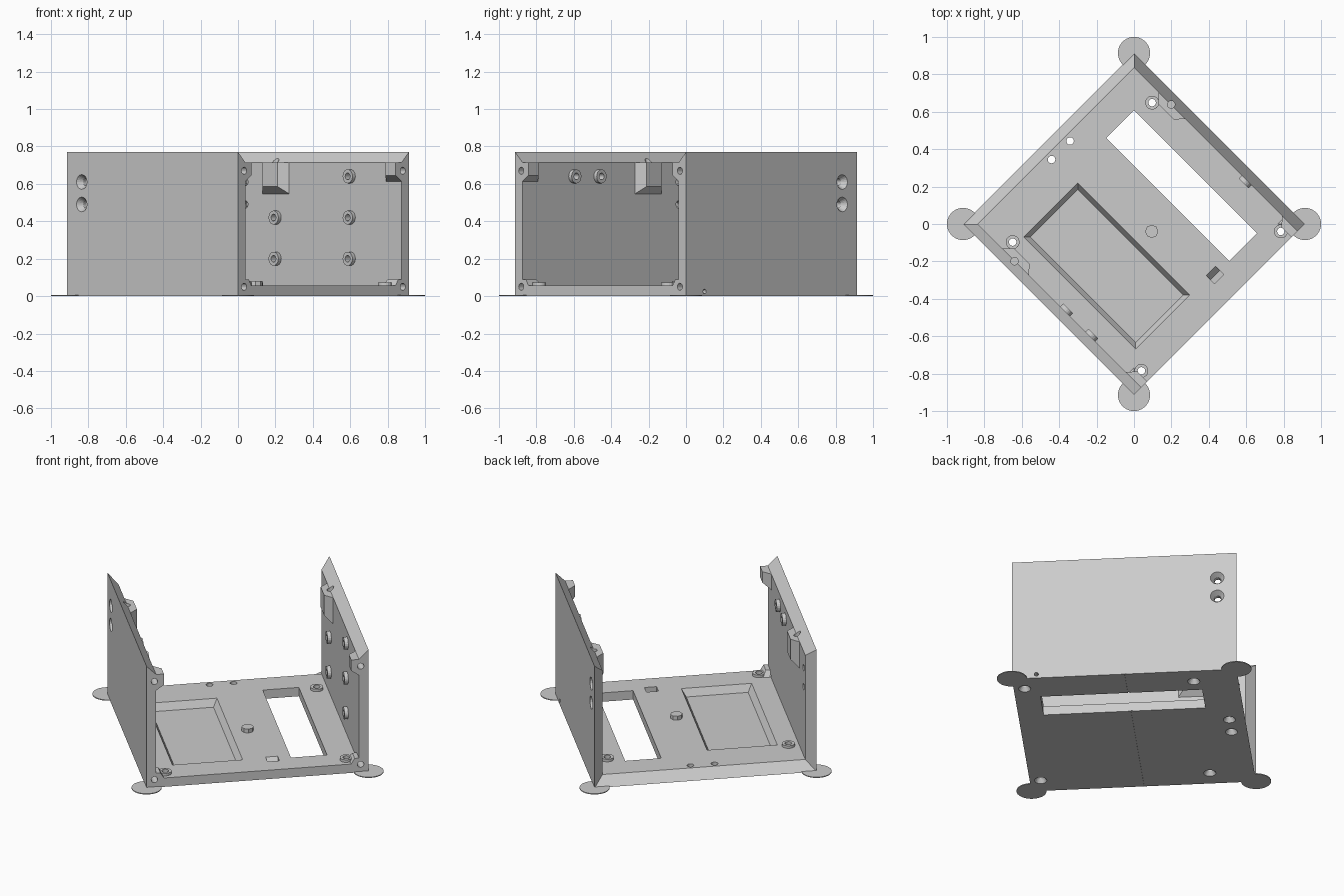
import bpy, bmesh, math
from mathutils import Matrix, Vector

cube = bpy.data.objects.get("Cube")
if cube:
    bpy.data.objects.remove(cube, do_unlink=True)

S, H, T = 0.646, 0.77, 0.056   # half side, height, panel thickness
grey = bpy.data.materials.new("plain grey")
grey.use_nodes = True
COLOUR = (0.6, 0.6, 0.6, 1)
grey.diffuse_color = COLOUR
grey.node_tree.nodes["Principled BSDF"].inputs["Base Color"].default_value = COLOUR


def add_object(name, bm):
    bmesh.ops.recalc_face_normals(bm, faces=bm.faces)
    mesh = bpy.data.meshes.new(name)
    bm.to_mesh(mesh)
    bm.free()
    mesh.materials.append(grey)
    ob = bpy.data.objects.new(name, mesh)
    bpy.context.collection.objects.link(ob)
    return ob


def flat(u0, u1, v0, v1, z):
    """Rectangle lying level."""
    return [(u0, v0, z), (u1, v0, z), (u1, v1, z), (u0, v1, z)]


def upright(u0, u1, z0, z1, v):
    """Rectangle parallel to the walls."""
    return [(u0, v, z0), (u1, v, z0), (u1, v, z1), (u0, v, z1)]


def loft(name, a, b):
    bm = bmesh.new()
    va, vb = [bm.verts.new(p) for p in a], [bm.verts.new(p) for p in b]
    bm.faces.new(va)
    bm.faces.new(vb)
    for i in range(4):
        j = (i + 1) % 4
        bm.faces.new((va[i], va[j], vb[j], vb[i]))
    return add_object(name, bm)


def rod(name, start, end, r0, r1=None, sides=20):
    a, b = Vector(start), Vector(end)
    d = b - a
    m = Matrix.Translation((a + b) / 2) @ d.to_track_quat('Z', 'Y').to_matrix().to_4x4()
    bm = bmesh.new()
    bmesh.ops.create_cone(bm, cap_ends=True, segments=sides, radius1=r0,
                          radius2=r0 if r1 is None else r1, depth=d.length, matrix=m)
    return add_object(name, bm)


def combine(target, parts, operation):
    """Join or cut the parts, then throw them away."""
    for part in parts:
        part.hide_render = True
        mod = target.modifiers.new("combine", 'BOOLEAN')
        mod.operation, mod.solver, mod.object = operation, 'EXACT', part
        bpy.context.view_layer.update()
        deps = bpy.context.evaluated_depsgraph_get()
        mesh = bpy.data.meshes.new_from_object(target.evaluated_get(deps))
        target.modifiers.clear()
        target.data = mesh
        bpy.data.objects.remove(part, do_unlink=True)


def screw_holes(side):
    """Screw holes in the open end, and the cable pin hole."""
    holes = [rod("cutter", (S + 0.05, side * 0.6, z), (S - 0.1, side * 0.6, z), 0.019)
             for z in (0.05, 0.67)]
    if side > 0:
        holes.append(rod("cutter", (0.505, 0.4, 0.025), (0.505, 0.7, 0.025), 0.012))
    return holes


# Base plate, mitred on three edges
base = loft("base_plate", flat(-S, S, -S, S, 0), flat(-S + T, S, -S + T, S - T, T))
mounts = [(u, v) for u in (-0.39, 0.583) for v in (-0.527, 0.527)]
joins = [rod("mount_ring", (u, v, 0.03), (u, v, T + 0.016), 0.037) for u, v in mounts]
joins.append(rod("centre_peg", (0.095, 0.039, 0.03), (0.095, 0.039, T + 0.025), 0.035, sides=8))
for s in (-1, 1):
    joins.append(loft("base_gusset", flat(0.53, S, s * 0.535, s * 0.592, 0.04),
                      flat(0.57, S, s * 0.565, s * 0.592, 0.09)))
combine(base, joins, 'UNION')

cuts = [loft("window_cutter", flat(-0.43, 0.5, 0.22, 0.43, -0.1), flat(-0.43, 0.5, 0.22, 0.43, 0.2)),
        loft("tray_cutter", flat(-0.343, 0.455, -0.442, -0.082, 0.012),
             flat(-0.368, 0.48, -0.467, -0.057, T + 0.001)),
        loft("notch_cutter", flat(0.5, 0.53, 0.078, 0.148, 0.02),
             flat(0.467, 0.53, 0.078, 0.148, T + 0.001)),
        loft("groove_cutter", flat(-0.012, -0.002, -0.7, 0.7, -0.02),
             flat(-0.012, -0.002, -0.7, 0.7, 0.004))]
for u, v in mounts + [(-0.555, 0.072), (-0.555, -0.068)]:
    cuts.append(rod("cutter", (u, v, -0.05), (u, v, 0.15), 0.02))
    cuts.append(rod("cutter", (u, v, -0.001), (u, v, 0.025), 0.036, 0.02))
for s in (-1, 1):
    cuts += screw_holes(s)
combine(base, cuts, 'DIFFERENCE')

# Two side walls with their bosses and blocks
walls = []
STUDS = {1: [(0.26, 0.64), (0.26, 0.42), (0.26, 0.2), (-0.3, 0.42), (-0.3, 0.2)],
         -1: [(0.26, 0.64), (0.07, 0.64)]}
for s, name in ((1, "back_wall"), (-1, "front_wall")):
    inner = s * (S - T)
    wall = loft(name, upright(-S, S, 0, H, s * S), upright(-S + T, S, T, H - T, inner))
    deep = s * (S - T + 0.02)
    joins = [rod("stud", (u, deep, z), (u, inner - s * 0.022, z), 0.037) for u, z in STUDS[s]]
    joins.append(loft("hanger_block", upright(-0.425, -0.185, 0.53, H - T, deep),
                      upright(-0.36, -0.245, 0.585, H - T, s * 0.545)))
    joins.append(loft("corner_block", upright(0.51, S, 0.6, H - T, deep),
                      upright(0.57, S, 0.645, H - T, s * 0.545)))
    combine(wall, joins, 'UNION')
    cuts = [rod("cutter", (u, s * 0.615, z), (u, s * 0.5, z), 0.018) for u, z in STUDS[s]]
    cuts.append(rod("cutter", (-0.311, s * 0.592, 0.6), (-0.311, s * 0.592, 0.85), 0.02))
    for z in (0.49, 0.61):
        cuts.append(rod("cutter", (-0.535, s * 0.75, z), (-0.535, s * 0.5, z), 0.02))
        cuts.append(rod("cutter", (-0.535, s * (S + 0.001), z), (-0.535, s * 0.615, z), 0.04, 0.02))
    combine(wall, cuts + screw_holes(s), 'DIFFERENCE')
    walls.append(wall)

# Thin round pads under the four corners
pads = [rod("corner_pad", (u * S, v * S, 0), (u * S, v * S, 0.005), 0.086, sides=40)
        for u in (-1, 1) for v in (-1, 1)]

# Turn the whole case so a corner faces the front
for ob in [base] + walls + pads:
    ob.data.transform(Matrix.Rotation(-math.pi / 4, 4, 'Z'))
